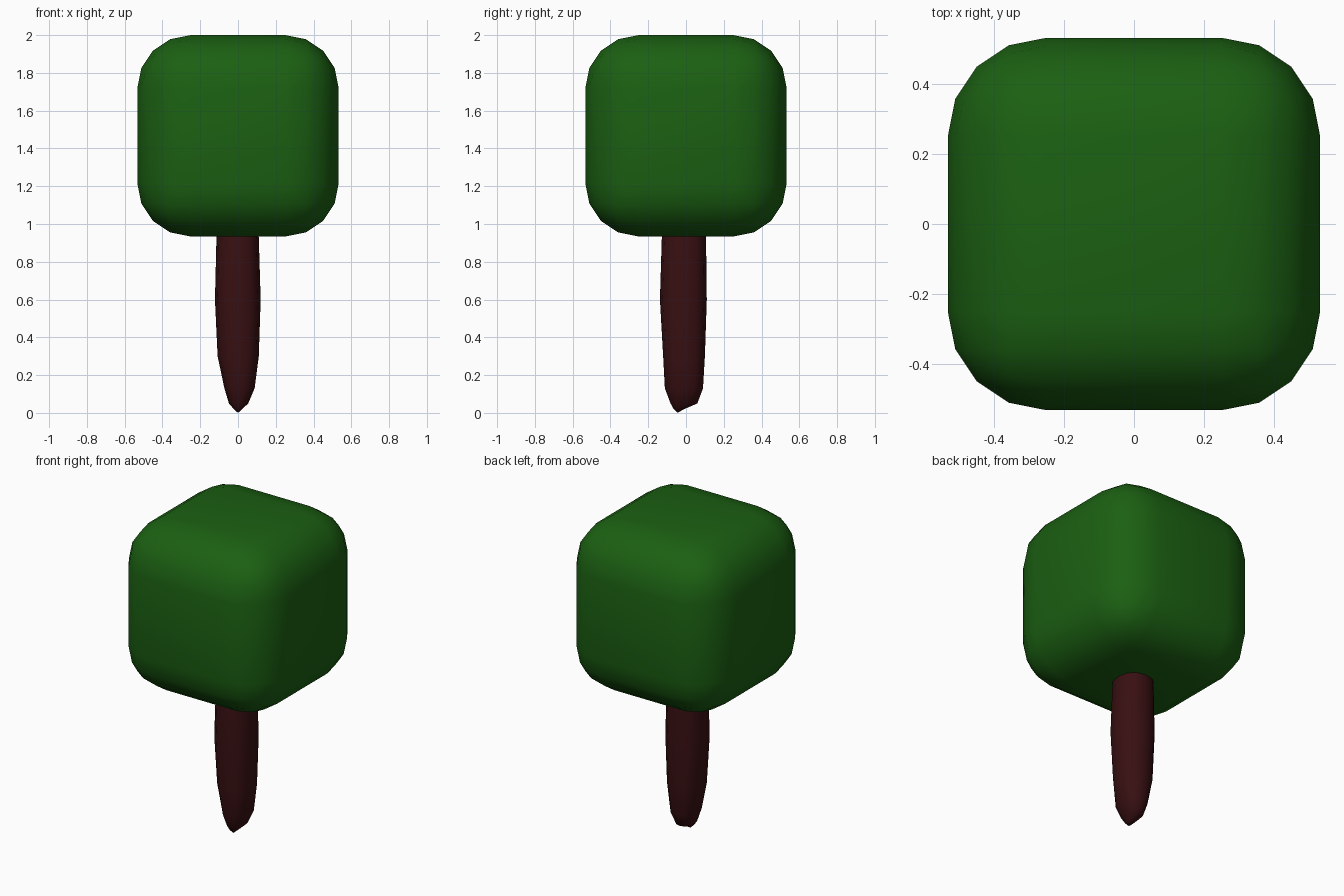
import bpy, bmesh, math

if "Cube" in bpy.data.objects:
    bpy.data.objects.remove(bpy.data.objects["Cube"])


def make_object(name, bm, color, angle):
    bmesh.ops.recalc_face_normals(bm, faces=bm.faces)
    mesh = bpy.data.meshes.new(name)
    bm.to_mesh(mesh)
    bm.free()
    ob = bpy.data.objects.new(name, mesh)
    bpy.context.collection.objects.link(ob)
    mat = bpy.data.materials.new(name + "_color")
    mat.diffuse_color = (*color, 1)
    mat.use_nodes = True
    mat.node_tree.nodes["Principled BSDF"].inputs["Base Color"].default_value = mat.diffuse_color
    mesh.materials.append(mat)
    bpy.ops.object.select_all(action='DESELECT')
    ob.select_set(True)
    bpy.context.view_layer.objects.active = ob
    bpy.ops.object.shade_smooth_by_angle(angle=math.radians(angle))
    return ob


# Foliage: a cube with generously rounded edges
SIZE = 1.066
bm = bmesh.new()
bmesh.ops.create_cube(bm, size=SIZE)
bmesh.ops.bevel(bm, geom=bm.edges[:], offset=0.282, segments=4,
                profile=0.5, affect='EDGES')
foliage = make_object("foliage", bm, (0.011, 0.117, 0.006), 60)
foliage.location.z = 2 - SIZE / 2

# Trunk: loft of elliptical rings (z, x min, x max, y min, y max)
RINGS = [
    (0.02, -0.022, 0.022, -0.065, -0.01),
    (0.05, -0.048, 0.054, -0.082, 0.06),
    (0.13, -0.072, 0.088, -0.112, 0.090),
    (0.30, -0.108, 0.110, -0.121, 0.100),
    (0.60, -0.122, 0.120, -0.138, 0.110),
    (0.93, -0.114, 0.110, -0.128, 0.106),
    (1.15, -0.085, 0.085, -0.100, 0.085),
]
SIDES = 12
bm = bmesh.new()
loops = []
for z, x0, x1, y0, y1 in RINGS:
    loop = []
    for i in range(SIDES):
        a = 2 * math.pi * i / SIDES
        # slightly squared ellipse
        c, s = (math.copysign(abs(v) ** 0.85, v) for v in (math.cos(a), math.sin(a)))
        loop.append(bm.verts.new(((x0 + x1) / 2 + c * (x1 - x0) / 2,
                                  (y0 + y1) / 2 + s * (y1 - y0) / 2, z)))
    loops.append(loop)
for low, high in zip(loops, loops[1:]):
    for i in range(SIDES):
        j = (i + 1) % SIDES
        bm.faces.new((low[i], low[j], high[j], high[i]))
for tip, loop in (((0, -0.045, 0.0), loops[0]), ((0, 0, 1.25), loops[-1])):
    v = bm.verts.new(tip)
    for i in range(SIDES):
        bm.faces.new((loop[i], loop[(i + 1) % SIDES], v))
make_object("trunk", bm, (0.04, 0.005, 0.006), 80)
